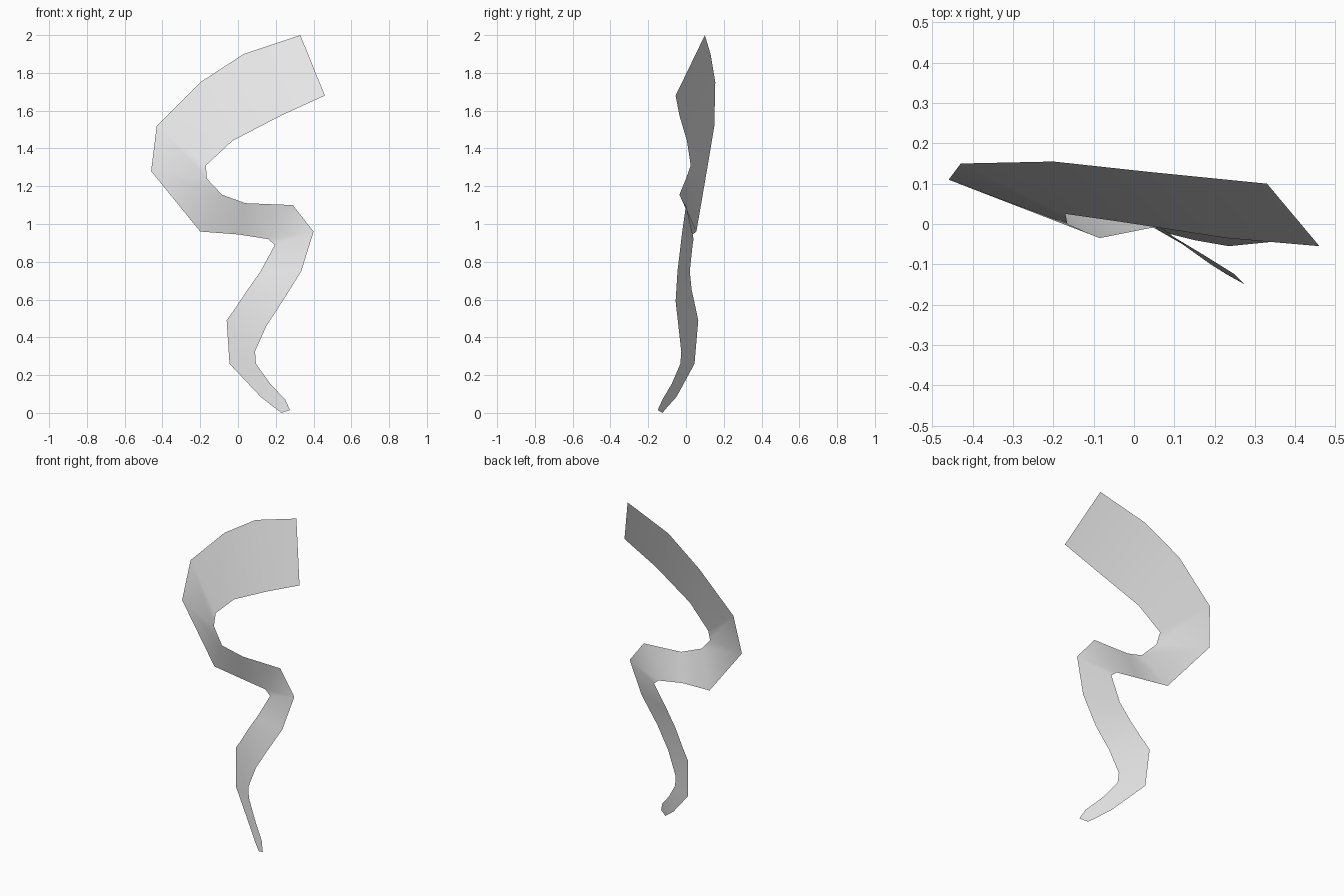
import bpy
import bmesh
from mathutils import Vector

# Remove the default object if the scene has it
default_object = bpy.data.objects.get("Cube")
if default_object:
    bpy.data.objects.remove(default_object, do_unlink=True)

UNIT = 0.01  # the rails are given in hundredths

# Outer rail of the ribbon, from the wide top end to the narrow tip (x, y, z)
outer_rail = [
    (33, 10, 200), (3, 13, 190), (-20, 15.5, 175), (-43, 15, 152),
    (-46, 11, 128), (-20, 5.5, 96), (0, 3.5, 94.5), (16, 4, 92),
    (19.5, 3.5, 89), (12, 2, 75), (5, 3, 65), (-1, 5, 56),
    (-6, 6.5, 49), (-4.5, 4.5, 26), (12, -5, 8.5), (19, -10, 3),
    (23, -12.5, 0),
]

# Inner rail, paired row by row with the outer one
inner_rail = [
    (46, -5.5, 168), (23, -3.5, 157.5), (-3, 0.5, 144), (-17, 2.5, 131),
    (-16.5, 0, 124), (-8.5, -3.5, 115.5), (4, -1, 111), (29, 0, 110),
    (40, -2, 96), (33.5, -4.5, 75), (23.5, -5.5, 59), (15, -4, 46),
    (9, -2.5, 32.5), (9.5, -3, 26), (17, -7.5, 15.5), (25, -12.5, 7),
    (27.5, -15, 1.5),
]


def make_material(name, colour):
    """Plain single-colour material for viewport and render."""
    material = bpy.data.materials.new(name)
    material.use_nodes = True
    material.diffuse_color = colour
    shader = material.node_tree.nodes["Principled BSDF"]
    shader.inputs["Base Color"].default_value = colour
    return material


def make_ribbon(name, first_rail, second_rail, material):
    """Bridge two rails with a strip of smooth quads facing the front."""
    mesh = bpy.data.meshes.new(name)
    bm = bmesh.new()
    rows = [
        [bm.verts.new(Vector(point) * UNIT) for point in pair]
        for pair in zip(first_rail, second_rail)
    ]
    for upper, lower in zip(rows, rows[1:]):
        face = bm.faces.new((upper[0], lower[0], lower[1], upper[1]))
        face.smooth = True
    bm.to_mesh(mesh)
    bm.free()
    mesh.materials.append(material)
    ribbon = bpy.data.objects.new(name, mesh)
    bpy.context.collection.objects.link(ribbon)
    return ribbon


# Single twisting sheet
pale_grey = make_material("pale_grey", (0.8, 0.8, 0.8, 1))
make_ribbon("curled_ribbon", outer_rail, inner_rail, pale_grey)
